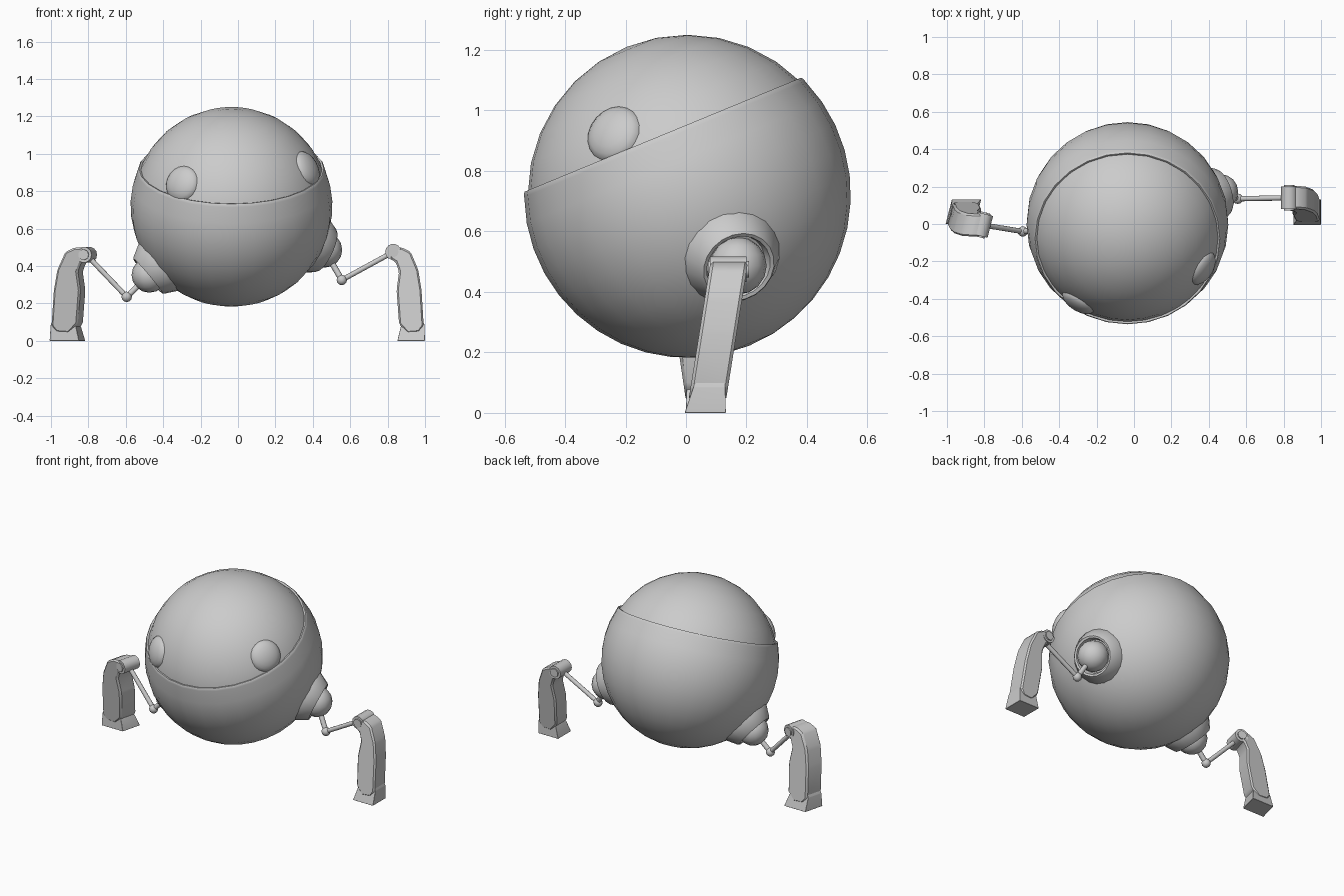
import bpy, bmesh, math
from mathutils import Matrix, Vector

cube = bpy.data.objects.get("Cube")
if cube:
    bpy.data.objects.remove(cube, do_unlink=True)

gray = bpy.data.materials.new("plain_gray")
gray.use_nodes = True
COLOR = (0.6, 0.6, 0.6, 1)
gray.diffuse_color = COLOR
for node in gray.node_tree.nodes:
    if node.type == 'BSDF_PRINCIPLED':
        node.inputs["Base Color"].default_value = COLOR

CENTER = Vector((-0.035, 0.005, 0.722))
TILT = math.radians(22.4)


def finish(name, bm, matrix=Matrix(), angle=40):
    bmesh.ops.remove_doubles(bm, verts=bm.verts, dist=0.0001)
    bmesh.ops.recalc_face_normals(bm, faces=bm.faces)
    bm.transform(matrix)
    mesh = bpy.data.meshes.new(name)
    bm.to_mesh(mesh)
    bm.free()
    mesh.polygons.foreach_set("use_smooth", [True] * len(mesh.polygons))
    mesh.set_sharp_from_angle(angle=math.radians(angle))
    mesh.materials.append(gray)
    obj = bpy.data.objects.new(name, mesh)
    bpy.context.collection.objects.link(obj)
    return obj


def lathe(name, profile, matrix=Matrix(), segments=24, angle=40):
    """Spin (radius, height) points about the local z axis."""
    bm = bmesh.new()
    verts = [bm.verts.new((r, 0, h)) for r, h in profile]
    edges = [bm.edges.new(pair) for pair in zip(verts, verts[1:])]
    bmesh.ops.spin(bm, geom=verts + edges, cent=(0, 0, 0), axis=(0, 0, 1),
                   angle=math.tau, steps=segments, use_duplicate=False)
    return finish(name, bm, matrix, angle)


def arc(radius, start, end, steps):
    """Points on a circle, by latitude in degrees."""
    angles = [math.radians(start + (end - start) * i / steps) for i in range(steps + 1)]
    return [(max(0, radius * math.cos(a)), radius * math.sin(a)) for a in angles]


def facing(position, direction):
    turn = Vector(direction).to_track_quat('Z', 'Y').to_matrix().to_4x4()
    return Matrix.Translation(position) @ turn


def ball(name, position, radius, segments=12):
    return lathe(name, arc(radius, -90, 90, segments // 2),
                 Matrix.Translation(position), segments, 60)


def rod(name, start, end, radius, segments=10):
    start, end = Vector(start), Vector(end)
    length = (end - start).length
    profile = [(0, 0), (radius, 0), (radius, length), (0, length)]
    return lathe(name, profile, facing(start, end - start), segments)


# Tilted open shell with a rounded lip, and the dome inside it
body = Matrix.Translation(CENTER) @ Matrix.Rotation(TILT, 4, 'X')
lip = [(0.5, 0.207), (0.494, 0.214), (0.486, 0.212), (0.479, 0.2), (0.474, 0.15)]
lathe("body_shell", arc(0.54, -90, 21.5, 12) + lip, body, 28, 60)
lathe("dome", arc(0.528, -90, 90, 16), body, 32, 60)

# Shallow bulging eyes
for name, spot in (("left_eye", (0.365, -0.235, 0.92)),
                   ("right_eye", (-0.30, -0.42, 0.84))):
    normal = (Vector(spot) - CENTER).normalized()
    flat = Matrix.Diagonal((1, 1, 0.5, 1))
    lathe(name, arc(0.1, -90, 90, 10),
          facing(CENTER + normal * 0.505, normal) @ flat, 20, 60)


def limb(name, profile, half, place, bevel):
    """Extrude an (outward, height) outline to both sides."""
    bm = bmesh.new()
    face = bm.faces.new([bm.verts.new((u, -half, z)) for u, z in profile])
    moved = bmesh.ops.extrude_face_region(bm, geom=[face])["geom"]
    for v in moved:
        if isinstance(v, bmesh.types.BMVert):
            v.co.y = half
    bmesh.ops.recalc_face_normals(bm, faces=bm.faces)
    bmesh.ops.bevel(bm, geom=list(bm.edges), offset=bevel, segments=1, affect='EDGES')
    for v in bm.verts:
        v.co = place(v.co)
    return finish(name, bm, angle=25)


OUTLINE = [(-0.02, 0.44), (0, 0.495), (0.05, 0.5), (0.105, 0.475), (0.15, 0.38),
           (0.17, 0.27), (0.183, 0.08), (0.155, 0.045), (0.085, 0.04),
           (0.035, 0.09), (0.02, 0.27), (0.035, 0.37), (0.015, 0.42)]


def leg(prefix, side, socket, knee, elbow, foot_y, yaw, stretch):
    direction = Vector(socket).normalized()
    # Cup and ball on the body
    cup = [(0.168, 0.44), (0.165, 0.51), (0.13, 0.575), (0.122, 0.585),
           (0.11, 0.582), (0.1, 0.55), (0, 0.55)]
    lathe(prefix + "_socket", cup, facing(CENTER, direction), 20)
    hip = CENTER + direction * 0.575
    ball(prefix + "_hip_ball", hip, 0.095, 16)
    # Thin jointed rods
    rod(prefix + "_upper_rod", hip, knee, 0.016)
    ball(prefix + "_knee", knee, 0.028)
    rod(prefix + "_lower_rod", knee, elbow, 0.014)

    # Elbow barrel with end caps
    elbow = Vector(elbow)
    axis = Vector((math.sin(yaw) * side, math.cos(yaw), 0))
    rod(prefix + "_elbow", elbow - axis * 0.06, elbow + axis * 0.06, 0.043, 14)
    rod(prefix + "_elbow_pin", elbow - axis * 0.068, elbow + axis * 0.068, 0.028, 14)

    def place(co):
        lean = (foot_y - elbow.y) * (0.48 - co.z) / 0.44
        across = axis * co.y
        return Vector((elbow.x + side * co.x * stretch + across.x,
                       elbow.y + lean + across.y, co.z))

    limb(prefix + "_shin", OUTLINE, 0.062, place, 0.01)

    # Wedge-shaped foot with a narrower arched top
    def place_foot(co):
        taper = 1 - 2.6 * max(0, co.z)
        return place(Vector((co.x, co.y * taper, co.z)))

    wedge = [(0.025, 0), (0.19, 0), (0.188, 0.085), (0.178, 0.108),
             (0.08, 0.1), (0.045, 0.075)]
    limb(prefix + "_foot", wedge, 0.068, place_foot, 0.001)


leg("left", 1, (0.865, 0.29, -0.41), (0.555, 0.135, 0.325),
    (0.83, 0.14, 0.475), 0.07, 0.0, 0.89)
leg("right", -1, (-0.76, -0.06, -0.64), (-0.595, -0.04, 0.235),
    (-0.81, -0.005, 0.46), 0.06, -0.25, 0.95)
